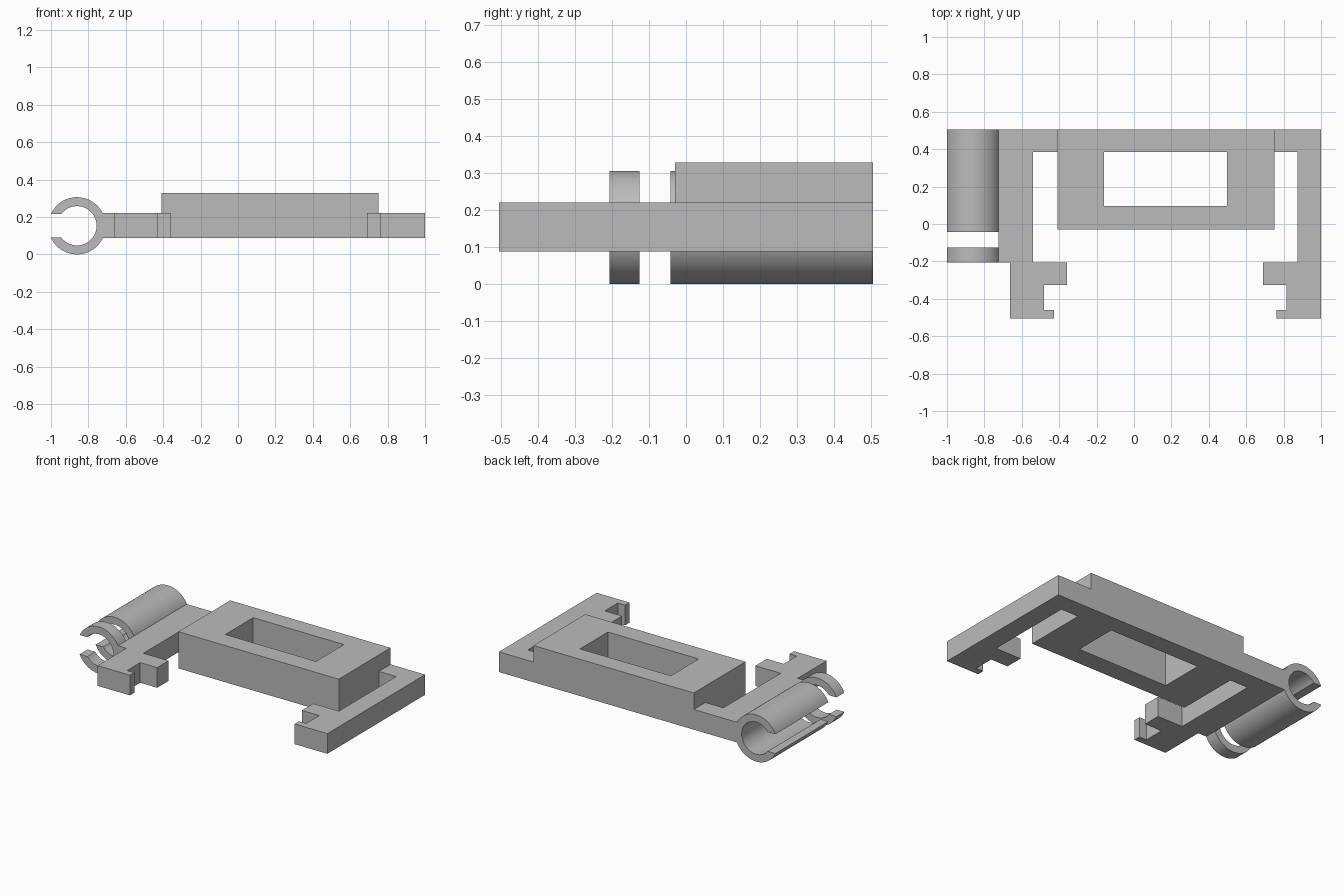
import bpy
import bmesh
from math import asin, cos, pi, sin

cube = bpy.data.objects.get("Cube")
if cube:
    bpy.data.objects.remove(cube)

GREY = (0.5, 0.5, 0.5, 1)
grey = bpy.data.materials.new("plain grey")
grey.use_nodes = True
grey.diffuse_color = GREY
grey.node_tree.nodes["Principled BSDF"].inputs["Base Color"].default_value = GREY

BOTTOM, PLATE_TOP, BLOCK_TOP = 0.088, 0.22, 0.328
BACK, BAR_FRONT = 0.505, 0.385


def extrude_faces(name, points, faces, shift):
    """Turn flat faces into a solid by extruding them along a vector."""
    bm = bmesh.new()
    verts = [bm.verts.new(p) for p in points]
    flat = [bm.faces.new([verts[i] for i in f]) for f in faces]
    result = bmesh.ops.extrude_face_region(bm, geom=flat, use_keep_orig=True)
    moved = [g for g in result["geom"] if isinstance(g, bmesh.types.BMVert)]
    bmesh.ops.translate(bm, verts=moved, vec=shift)
    bmesh.ops.recalc_face_normals(bm, faces=bm.faces)
    mesh = bpy.data.meshes.new(name)
    bm.to_mesh(mesh)
    bm.free()
    mesh.materials.append(grey)
    obj = bpy.data.objects.new(name, mesh)
    bpy.context.collection.objects.link(obj)
    return obj


def plate(name, outline):
    points = [(x, y, BOTTOM) for x, y in outline]
    return extrude_faces(name, points, [range(len(points))], (0, 0, PLATE_TOP - BOTTOM))


def band(name, outer, inner, closed, shift):
    """Extrude the strip between an outer and an inner line."""
    n = len(outer)
    faces = [(i, (i + 1) % n, n + (i + 1) % n, n + i) for i in range(n if closed else n - 1)]
    return extrude_faces(name, outer + inner, faces, shift)


def rectangle(x0, x1, y0, y1):
    return [(x0, y0, BOTTOM), (x1, y0, BOTTOM), (x1, y1, BOTTOM), (x0, y1, BOTTOM)]


def bracket(name, block_x, slot_x, tab_x, notch_x, foot_x, outer_edge):
    """Hooked arm joined to the block by the back bar."""
    inner_edge = [(block_x, BACK), (block_x, BAR_FRONT), (slot_x, BAR_FRONT),
                  (slot_x, -0.207), (tab_x, -0.207), (tab_x, -0.325),
                  (notch_x, -0.325), (notch_x, -0.46), (foot_x, -0.46), (foot_x, -0.505)]
    return plate(name, inner_edge + outer_edge)


# Hooked arms on both sides
bracket("left_arm", 0.75, 0.875, 0.69, 0.815, 0.763, [(1, -0.505), (1, BACK)])
bracket("right_arm", -0.41, -0.54, -0.357, -0.48, -0.428,
        [(-0.663, -0.505), (-0.663, -0.207), (-0.725, -0.207), (-0.725, BACK)])

# Raised block with a rectangular window through it
band("window_block", rectangle(-0.41, 0.75, -0.03, BACK),
     rectangle(-0.16, 0.497, 0.097, BAR_FRONT), True, (0, 0, BLOCK_TOP - BOTTOM))


# Open tube clips, with a straight slot facing outwards
def arc(radius, y, steps=56):
    end = pi - asin(0.063 / radius)
    angles = [-end + 2 * end * i / steps for i in range(steps + 1)]
    return [(-0.861 + radius * cos(a), y, 0.153 + radius * sin(a)) for a in angles]


for name, y0, y1 in (("long_clip", -0.042, BACK), ("short_clip", -0.207, -0.126)):
    clip = band(name, arc(0.153, y0), arc(0.105, y0), False, (0, y1 - y0, 0))
    bpy.ops.object.select_all(action="DESELECT")
    clip.select_set(True)
    bpy.context.view_layer.objects.active = clip
    bpy.ops.object.shade_smooth_by_angle()
